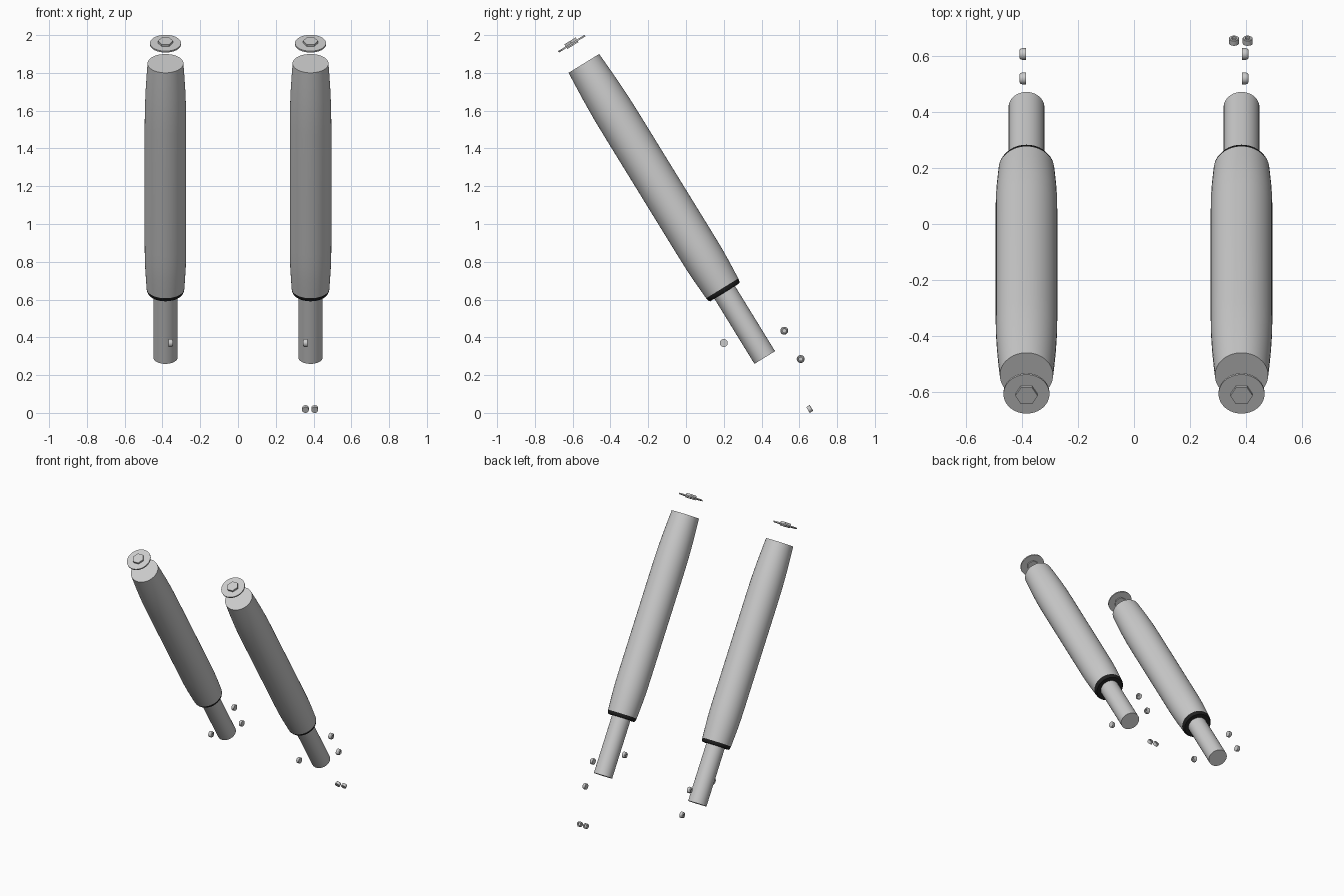
import bpy, bmesh, math
from mathutils import Matrix, Vector

if "Cube" in bpy.data.objects:
    bpy.data.objects.remove(bpy.data.objects["Cube"])

AXIS = Vector((0, -0.524, 0.852)).normalized()     # leg direction, bottom to top
SIDE = Vector((0, 0.852, 0.524)).normalized()      # square to the leg, towards the back
FOOT = Vector((0.384, 0.417, 0.293))               # centre of the lower tube end

black = bpy.data.materials.new("black_rubber")
black.diffuse_color = (0.015, 0.015, 0.015, 1)
black.use_nodes = True
black.node_tree.nodes["Principled BSDF"].inputs["Base Color"].default_value = black.diffuse_color


def lathe(name, profile, origin, axis, sides=48, mat=None):
    """Revolve (radius, height) points about an axis placed at origin."""
    bm = bmesh.new()
    rings = []
    for r, h in profile:
        if r == 0:
            rings.append([bm.verts.new((0, 0, h))])
        else:
            rings.append([bm.verts.new((r * math.cos(2 * math.pi * i / sides),
                                        r * math.sin(2 * math.pi * i / sides), h))
                          for i in range(sides)])
    for a, b in zip(rings, rings[1:]):
        for i in range(sides):
            j = (i + 1) % sides
            if len(a) == 1:
                bm.faces.new((a[0], b[j], b[i]))
            elif len(b) == 1:
                bm.faces.new((a[i], a[j], b[0]))
            else:
                bm.faces.new((a[i], a[j], b[j], b[i]))
    bmesh.ops.recalc_face_normals(bm, faces=bm.faces)
    # local x stays sideways so hexagon corners point left and right
    z = Vector(axis).normalized()
    x = Vector((1, 0, 0)) if abs(z.x) < 0.9 else Vector((0, 1, 0))
    y = z.cross(x)
    rot = Matrix((x, y, z)).transposed().to_4x4()
    bm.transform(Matrix.Translation(origin) @ rot)
    me = bpy.data.meshes.new(name)
    bm.to_mesh(me)
    bm.free()
    ob = bpy.data.objects.new(name, me)
    bpy.context.collection.objects.link(ob)
    if mat:
        me.materials.append(mat)
    bpy.ops.object.select_all(action='DESELECT')
    ob.select_set(True)
    bpy.context.view_layer.objects.active = ob
    bpy.ops.object.shade_smooth_by_angle(angle=math.radians(30))
    return ob


# button-head screw: flat back, rounded rim, shallow socket
SCREW = [(0, -0.012), (0.021, -0.012), (0.021, 0.002), (0.019, 0.008),
         (0.014, 0.012), (0.009, 0.012), (0.009, 0.004), (0, 0.004)]

for s, side in ((-1, "left"), (1, "right")):
    foot = Vector((s * FOOT.x, FOOT.y, FOOT.z))

    # slim lower tube
    lathe(side + "_lower_tube", [(0, 0), (0.064, 0), (0.064, 0.42), (0, 0.42)], foot, AXIS)

    # barrel-shaped upper sleeve
    lathe(side + "_sleeve",
          [(0.06, 0.43), (0.1, 0.43), (0.103, 0.48), (0.107, 0.55), (0.1095, 0.62),
           (0.11, 0.7), (0.11, 1.45), (0.109, 1.55), (0.105, 1.66),
           (0.1, 1.75), (0.095, 1.828), (0, 1.828)], foot, AXIS)

    # dark end ring
    lathe(side + "_end_ring",
          [(0.06, 0.43), (0.1, 0.43), (0.099, 0.42), (0.095, 0.41), (0.09, 0.405),
           (0.06, 0.405)], foot, AXIS, mat=black)

    # top washer and hexagonal bolt head
    top = foot + AXIS * 1.951
    lathe(side + "_top_washer", [(0, -0.005), (0.082, -0.005), (0.082, 0.004), (0, 0.004)],
          top, AXIS)
    lathe(side + "_hex_head", [(0, -0.012), (0.04, -0.012), (0.04, 0.017), (0, 0.017)],
          top, AXIS, sides=6)

    # floating side screws: two outside, one inside
    for n, (x, y, z, d) in enumerate(((0.397, 0.52, 0.435, 1), (0.397, 0.607, 0.285, 1),
                                      (0.356, 0.2, 0.37, -1))):
        lathe(f"{side}_side_screw_{n + 1}", SCREW, (s * x, y, z), (s * d, 0, 0), sides=24)

# pair of small socket screws near the floor
for n, x in enumerate((0.357, 0.406)):
    lathe(f"floor_screw_{n + 1}",
          [(0, -0.011), (0.018, -0.011), (0.018, 0.009), (0.016, 0.011), (0.009, 0.011),
           (0.009, 0.002), (0, 0.002)], (x, 0.655, 0.021), SIDE, sides=20)
